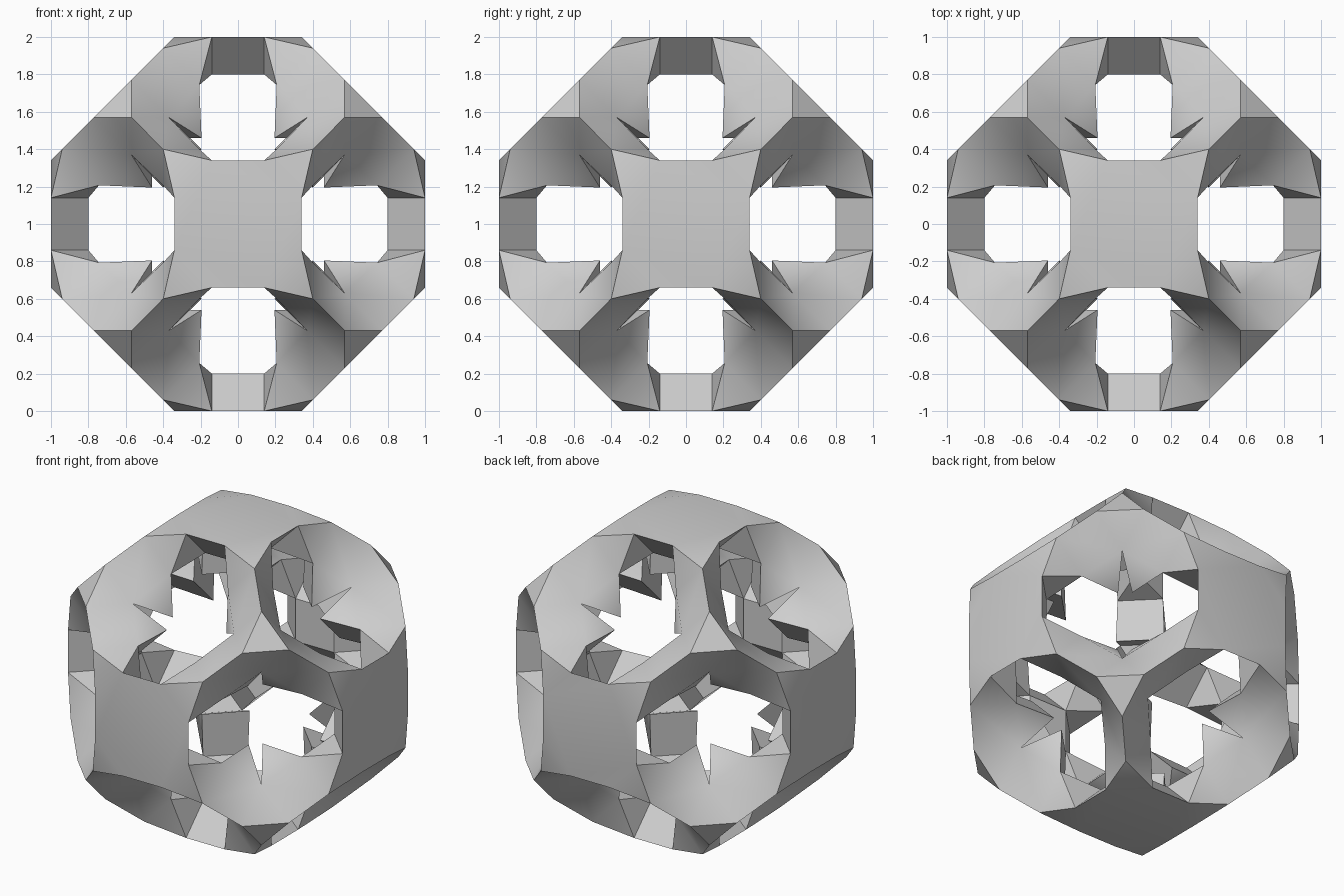
import bpy, bmesh, math
from itertools import permutations, product

if "Cube" in bpy.data.objects:
    bpy.data.objects.remove(bpy.data.objects["Cube"])

# Key points of one corner of the pierced cube (octahedral symmetry gives the rest)
B, B2 = (.14, .34, 1), (.34, .14, 1)            # panel rim
A = (.4, .4, .94)                               # panel corner
C, C2, C3 = (.57, .57, .77), (.57, .77, .57), (.77, .57, .57)   # corner facet
I = (.14, .14, .8)                              # inner panel corner
D, D2 = (.207, .4, .743), (.4, .207, .743)      # inner strut, panel end
E, E2 = (.195, .4, .46), (.4, .195, .46)        # inner strut, lower end
F, F2, F3 = (.37, .57, .57), (.57, .37, .57), (.57, .57, .37)   # inner corner facet


def flip(p, sx, sy):
    return (p[0] * sx, p[1] * sy, p[2])


mx = lambda p: flip(p, -1, 1)
patterns = [
    # outer panel: flat middle and bevelled corners
    [B, B2, flip(B2, 1, -1), flip(B, 1, -1), flip(B, -1, -1),
     flip(B2, -1, -1), mx(B2), mx(B)],
    [A, B2, B],
    # outer corner facet
    [C, C2, C3],
    # opening walls
    [B, mx(B), mx(I), I],
    [B, I, D], [B, D, A],
    [A, D, F, C],
    [C, F, C2],
    # inner panel
    [I, flip(I, 1, -1), flip(I, -1, -1), mx(I)],
    [I, D, D2],
    # inner strut blocks
    [D, D2, E2, E], [D, E, F], [E, E2, F2, F],
    # inner corner facet
    [F, F2, F3],
]

bm = bmesh.new()
verts, done = {}, set()


def vert(p):
    key = tuple(round(c, 4) for c in p)
    if key not in verts:
        verts[key] = bm.verts.new((key[0], key[1], key[2] + 1))
    return verts[key]


# Repeat every pattern over all mirrored and permuted axes
for order in permutations(range(3)):
    for signs in product((1, -1), repeat=3):
        for pat in patterns:
            vs = [vert([p[order[i]] * signs[i] for i in range(3)]) for p in pat]
            key = frozenset(vs)
            if key not in done:
                done.add(key)
                bm.faces.new(vs)

bmesh.ops.recalc_face_normals(bm, faces=bm.faces[:])
if bm.calc_volume(signed=True) < 0:
    bmesh.ops.reverse_faces(bm, faces=bm.faces[:])

mesh = bpy.data.meshes.new("pierced_cube")
bm.to_mesh(mesh)
bm.free()
obj = bpy.data.objects.new("pierced_cube", mesh)
bpy.context.collection.objects.link(obj)

grey = bpy.data.materials.new("light_grey")
grey.diffuse_color = (.62, .62, .62, 1)
grey.use_nodes = True
grey.node_tree.nodes["Principled BSDF"].inputs["Base Color"].default_value = grey.diffuse_color
mesh.materials.append(grey)

bpy.context.view_layer.objects.active = obj
obj.select_set(True)
bpy.ops.object.shade_smooth_by_angle(angle=math.radians(30))
